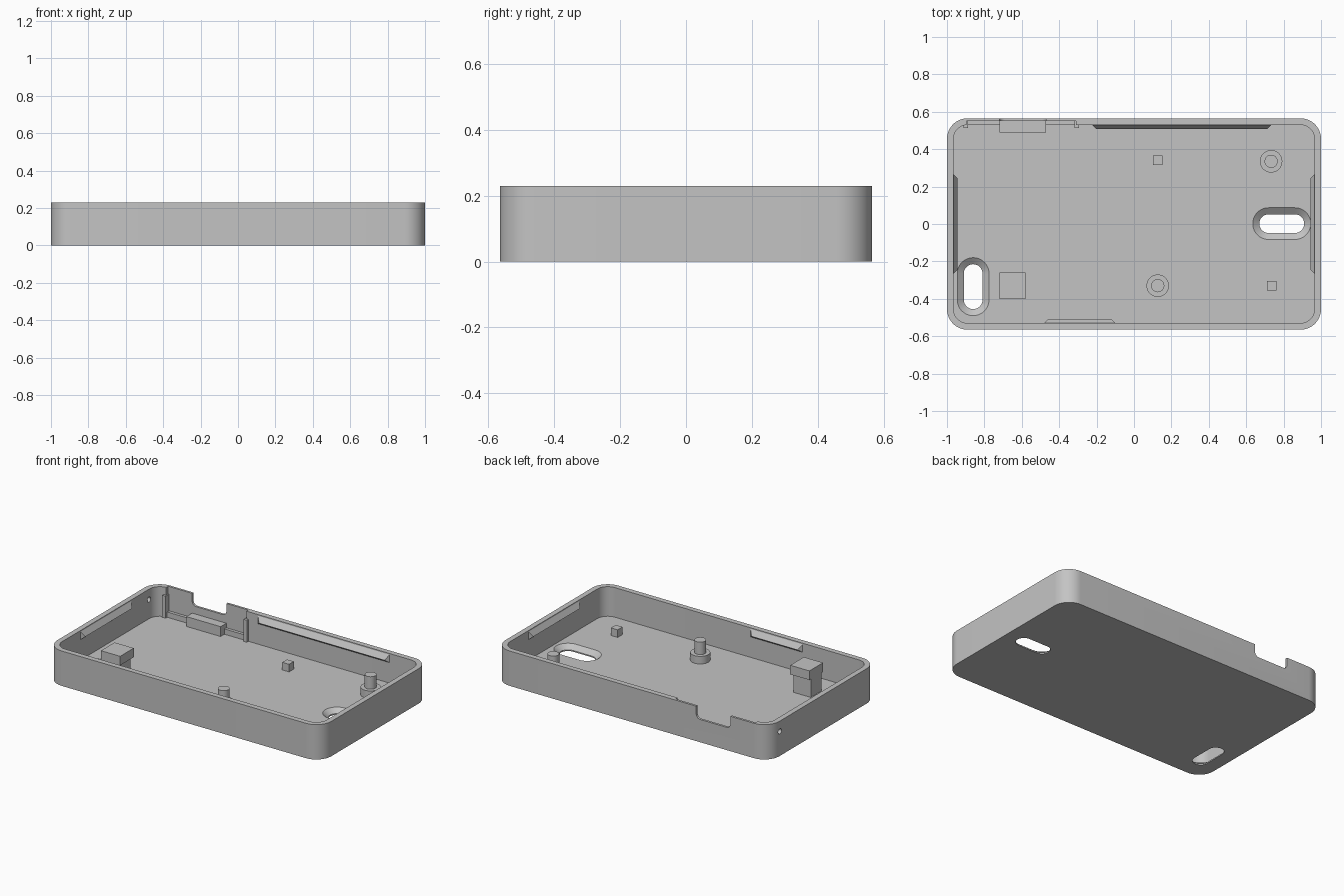
import bpy, bmesh, math
from mathutils import Matrix, Vector

old = bpy.data.objects.get("Cube")
if old:
    bpy.data.objects.remove(old, do_unlink=True)

grey = bpy.data.materials.new("plain_grey")
grey.use_nodes = True
grey.diffuse_color = (0.55, 0.55, 0.55, 1)
grey.node_tree.nodes["Principled BSDF"].inputs["Base Color"].default_value = (0.55, 0.55, 0.55, 1)

HX, HY, H = 1.0, 0.565, 0.23      # outer half sizes and height
WALL, FLOOR = 0.035, 0.035
IX, IY = HX - WALL, HY - WALL


def finish(name, bm):
    bmesh.ops.recalc_face_normals(bm, faces=bm.faces)
    mesh = bpy.data.meshes.new(name)
    bm.to_mesh(mesh)
    bm.free()
    mesh.materials.append(grey)
    obj = bpy.data.objects.new(name, mesh)
    bpy.context.collection.objects.link(obj)
    return obj


def activate(obj):
    bpy.ops.object.select_all(action='DESELECT')
    obj.select_set(True)
    bpy.context.view_layer.objects.active = obj


def smooth(obj):
    activate(obj)
    bpy.ops.object.shade_smooth_by_angle(angle=math.radians(30))


def rounded_ring(hx, hy, r, z, steps=12):
    """Outline of a rounded rectangle at height z."""
    r = min(r, hx * 0.999, hy * 0.999)
    pts = []
    for q, (sx, sy) in enumerate([(1, 1), (-1, 1), (-1, -1), (1, -1)]):
        for i in range(steps + 1):
            a = (q + i / steps) * math.pi / 2
            pts.append(Vector((sx * (hx - r) + r * math.cos(a),
                               sy * (hy - r) + r * math.sin(a), z)))
    return pts


def loft(name, rings, matrix=Matrix()):
    """Closed solid through a stack of matching rings."""
    bm = bmesh.new()
    loops = [[bm.verts.new(matrix @ p) for p in ring] for ring in rings]
    n = len(loops[0])
    for low, high in zip(loops, loops[1:]):
        for i in range(n):
            j = (i + 1) % n
            bm.faces.new((low[i], low[j], high[j], high[i]))
    bm.faces.new(loops[0][::-1])
    bm.faces.new(loops[-1])
    return finish(name, bm)


def box(name, x, y, z):
    bm = bmesh.new()
    bmesh.ops.create_cube(bm, size=1)
    for v in bm.verts:
        v.co = Vector([(a + b) / 2 + c * (b - a) for (a, b), c in zip((x, y, z), v.co)])
    return finish(name, bm)


def cylinder(name, r, x, y, z0, z1):
    bm = bmesh.new()
    bmesh.ops.create_cone(bm, cap_ends=True, segments=40, radius1=r, radius2=r, depth=z1 - z0,
                          matrix=Matrix.Translation((x, y, (z0 + z1) / 2)))
    obj = finish(name, bm)
    smooth(obj)
    return obj


# Tray shell
tray = loft("tray_shell", [rounded_ring(HX, HY, 0.11, z) for z in (0, H)])
cutters = [loft("cavity_cutter", [rounded_ring(IX, IY, 0.075, z) for z in (FLOOR, H + 0.1)])]

# Countersunk mounting slots through the floor
for name, x, y, turn in [("right", 0.79, 0.002, 0), ("left", -0.86, -0.335, math.pi / 2)]:
    place = Matrix.Translation((x, y, 0)) @ Matrix.Rotation(turn, 4, 'Z')
    rings = [rounded_ring(0.12 + o, 0.05 + o, 1, z)
             for o, z in [(0, -0.05), (0, 0.008), (0.035, FLOOR), (0.035, FLOOR + 0.01)]]
    cutters.append(loft(name + "_slot_cutter", rings, place))

# Port notch, thinned wall around it, and a small round side hole
upright = Matrix.Rotation(math.pi / 2, 4, 'X')
cutters.append(loft("notch_cutter", [rounded_ring(0.125, 0.1, 0.03, z) for z in (-0.05, 0.05)],
                    Matrix.Translation((-0.595, 0.565, 0.25)) @ upright))
cutters.append(box("recess_cutter", (-0.895, -0.31), (0.5, 0.55), (0.07, H + 0.1)))
cutters.append(loft("side_hole_cutter", [rounded_ring(0.017, 0.017, 1, z) for z in (-0.05, 0.05)],
                    Matrix.Translation((-0.98, 0.45, 0.162)) @ Matrix.Rotation(math.pi / 2, 4, 'Y')))

for cutter in cutters:
    cutter.hide_render = True
    activate(tray)
    mod = tray.modifiers.new("cut", 'BOOLEAN')
    mod.operation, mod.solver, mod.object = 'DIFFERENCE', 'EXACT', cutter
    bpy.ops.object.modifier_apply(modifier=mod.name)
    bpy.data.objects.remove(cutter, do_unlink=True)
smooth(tray)


# Snap ridges just below the rim
def snap_ridge(name, length, wall, x, y, turn):
    place = Matrix.Translation((x, y, 0)) @ Matrix.Rotation(turn, 4, 'Z')
    bm = bmesh.new()
    half = length / 2
    for depth, h, z in [(wall, half, 0.222), (wall, half, 0.17), (wall - 0.022, half - 0.022, 0.188)]:
        for s in (-1, 1):
            bm.verts.new(place @ Vector((s * h, depth, z)))
    bmesh.ops.convex_hull(bm, input=bm.verts)
    bmesh.ops.dissolve_limit(bm, angle_limit=0.01, verts=bm.verts, edges=bm.edges)
    finish(name, bm)


snap_ridge("back_snap_ridge", 0.96, IY, 0.255, 0, 0)
snap_ridge("front_snap_ridge", 0.38, IY, -0.29, 0, math.pi)
snap_ridge("left_snap_ridge", 0.53, IX, 0, 0, -math.pi / 2)
snap_ridge("right_snap_ridge", 0.53, IX, 0, 0, math.pi / 2)

# Round standoffs with locating pins, and square rests
for i, (x, y) in enumerate([(0.733, 0.335), (0.127, -0.33)], 1):
    cylinder(f"standoff_base_{i}", 0.06, x, y, FLOOR - 0.005, 0.085)
    cylinder(f"standoff_pin_{i}", 0.035, x, y, 0.08, 0.167)
for i, (x, y) in enumerate([(0.127, 0.34), (0.737, -0.33)], 1):
    box(f"square_rest_{i}", (x - 0.025, x + 0.025), (y - 0.025, y + 0.025), (FLOOR - 0.005, 0.085))

# Tall support block with a slightly wider cap
box("support_stem", (-0.72, -0.595), (-0.385, -0.272), (FLOOR - 0.005, 0.16))
box("support_cap", (-0.72, -0.58), (-0.4, -0.258), (0.155, 0.215))

# Port shelf and the two board guide ribs
box("port_shelf", (-0.72, -0.47), (0.49, 0.552), (FLOOR - 0.005, 0.1))
for name, x in [("left", -0.9), ("right", -0.307)]:
    box(name + "_guide_rib", (x - 0.012, x + 0.012), (0.513, 0.552), (FLOOR - 0.005, 0.18))
